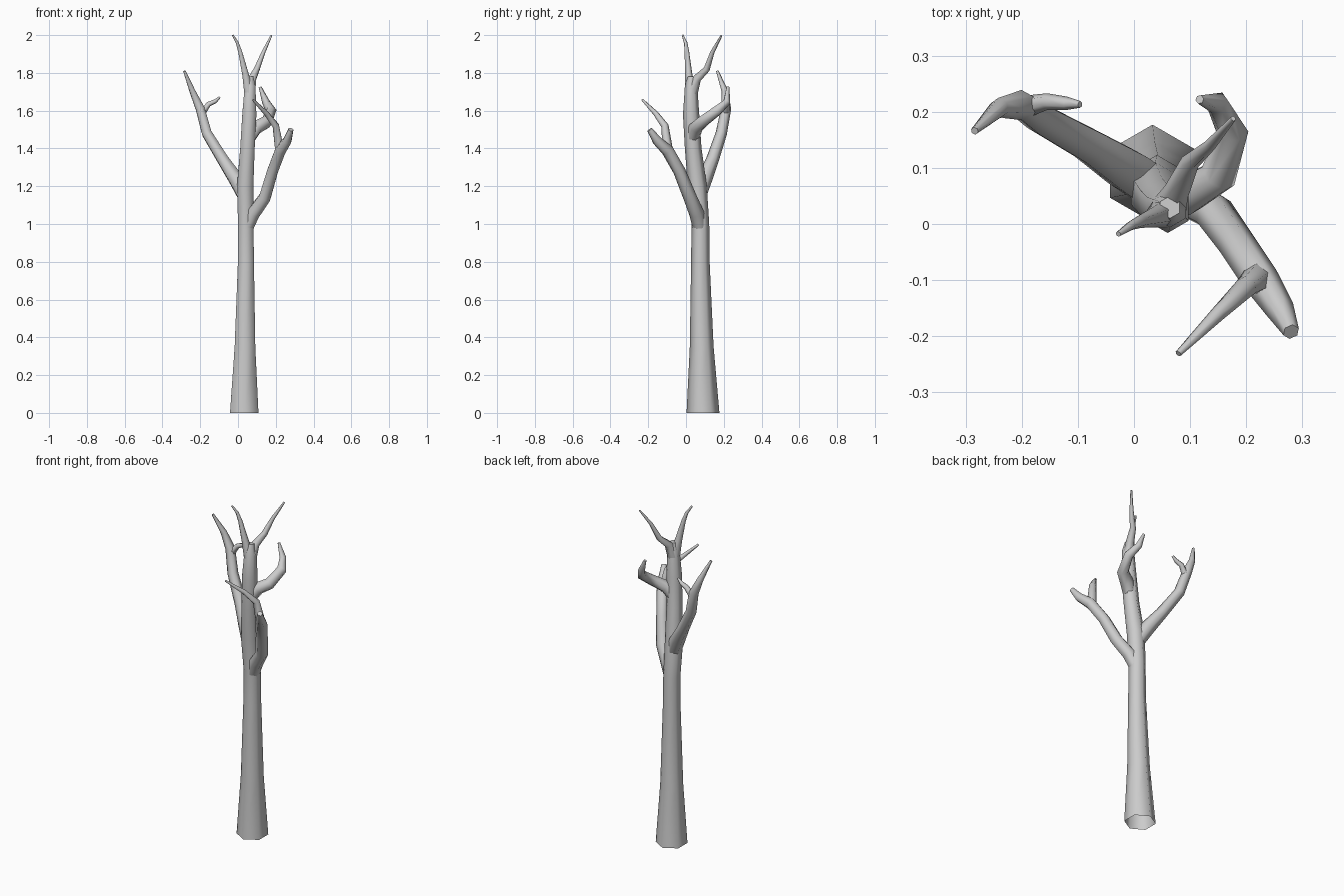
import bpy, bmesh
from math import sin, cos, pi, radians
from mathutils import Vector

if "Cube" in bpy.data.objects:
    bpy.data.objects.remove(bpy.data.objects["Cube"], do_unlink=True)

bark = bpy.data.materials.new("grey_bark")
bark.use_nodes = True
GREY = (0.6, 0.6, 0.6, 1)
bark.diffuse_color = GREY
bark.node_tree.nodes["Principled BSDF"].inputs["Base Color"].default_value = GREY


def limb(name, path, sides=6, cap_start=True):
    """Tapered tube through (x, y, z, radius) points, with a frame carried along it."""
    pts = [Vector(p[:3]) for p in path]
    bm = bmesh.new()
    rings = []
    tangent, side = Vector((0, 0, 1)), Vector((0, 1, 0))
    for i, p in enumerate(pts):
        ahead = (pts[min(i + 1, len(pts) - 1)] - p).normalized()
        behind = (p - pts[max(i - 1, 0)]).normalized()
        new = (ahead + behind).normalized()
        if i == 0 and not cap_start:
            new = Vector((0, 0, 1))
        side = tangent.rotation_difference(new) @ side
        tangent = new
        across = tangent.cross(side)
        rings.append([bm.verts.new(p + path[i][3] * (cos(a) * side + sin(a) * across))
                      for a in (2 * pi * k / sides for k in range(sides))])
    for low, high in zip(rings, rings[1:]):
        for k in range(sides):
            n = (k + 1) % sides
            bm.faces.new((low[k], low[n], high[n], high[k]))
    bm.faces.new(rings[-1])
    if cap_start:
        bm.faces.new(rings[0][::-1])
    bmesh.ops.recalc_face_normals(bm, faces=bm.faces)
    mesh = bpy.data.meshes.new(name)
    bm.to_mesh(mesh)
    bm.free()
    mesh.materials.append(bark)
    obj = bpy.data.objects.new(name, mesh)
    bpy.context.collection.objects.link(obj)
    bpy.ops.object.select_all(action="DESELECT")
    obj.select_set(True)
    bpy.context.view_layer.objects.active = obj
    bpy.ops.object.shade_smooth_by_angle(angle=radians(62))


# Trunk, open at the foot
limb("trunk", [
    (.033, .09, 0, .087), (.037, .083, .35, .063), (.042, .076, .8, .049),
    (.041, .076, 1, .047), (.038, .06, 1.2, .05), (.05, .038, 1.4, .044),
    (.06, .027, 1.58, .043), (.064, .027, 1.73, .033), (.064, .03, 1.78, .02)],
    cap_start=False)

# Forked crown
limb("crown_fork_right", [
    (.062, .026, 1.68, .032), (.04, .014, 1.79, .02),
    (.012, .005, 1.91, .012), (-.004, -.002, 1.96, .009), (-.028, -.018, 2, .005)])
limb("crown_fork_left", [
    (.064, .03, 1.69, .032), (.076, .058, 1.77, .023), (.1, .11, 1.82, .017),
    (.135, .14, 1.91, .011), (.177, .188, 1.998, .005)])

# Long branch towards the back right
limb("right_branch", [
    (.035, .065, 1.15, .042), (-.01, .095, 1.235, .043), (-.08, .14, 1.34, .034),
    (-.165, .187, 1.48, .03), (-.2, .212, 1.61, .027), (-.24, .207, 1.7, .018),
    (-.284, .166, 1.81, .007)])
limb("right_twig", [
    (-.195, .208, 1.58, .021), (-.155, .218, 1.635, .015), (-.12, .215, 1.65, .012),
    (-.096, .213, 1.672, .006)])

# Branch towards the front left
limb("front_branch", [
    (.045, .075, .97, .036), (.08, .057, 1.055, .04), (.142, .022, 1.14, .036),
    (.183, -.035, 1.28, .033), (.225, -.098, 1.39, .033), (.26, -.152, 1.44, .026),
    (.28, -.192, 1.5, .015)])
limb("front_twig", [
    (.222, -.095, 1.38, .028), (.2, -.112, 1.52, .02), (.15, -.16, 1.585, .014),
    (.079, -.231, 1.658, .006)])

# Curled branch towards the back left
limb("back_branch", [
    (.05, .028, 1.44, .035), (.095, .052, 1.51, .038), (.15, .085, 1.54, .034),
    (.175, .165, 1.6, .029), (.148, .216, 1.645, .021), (.117, .222, 1.725, .008)])
